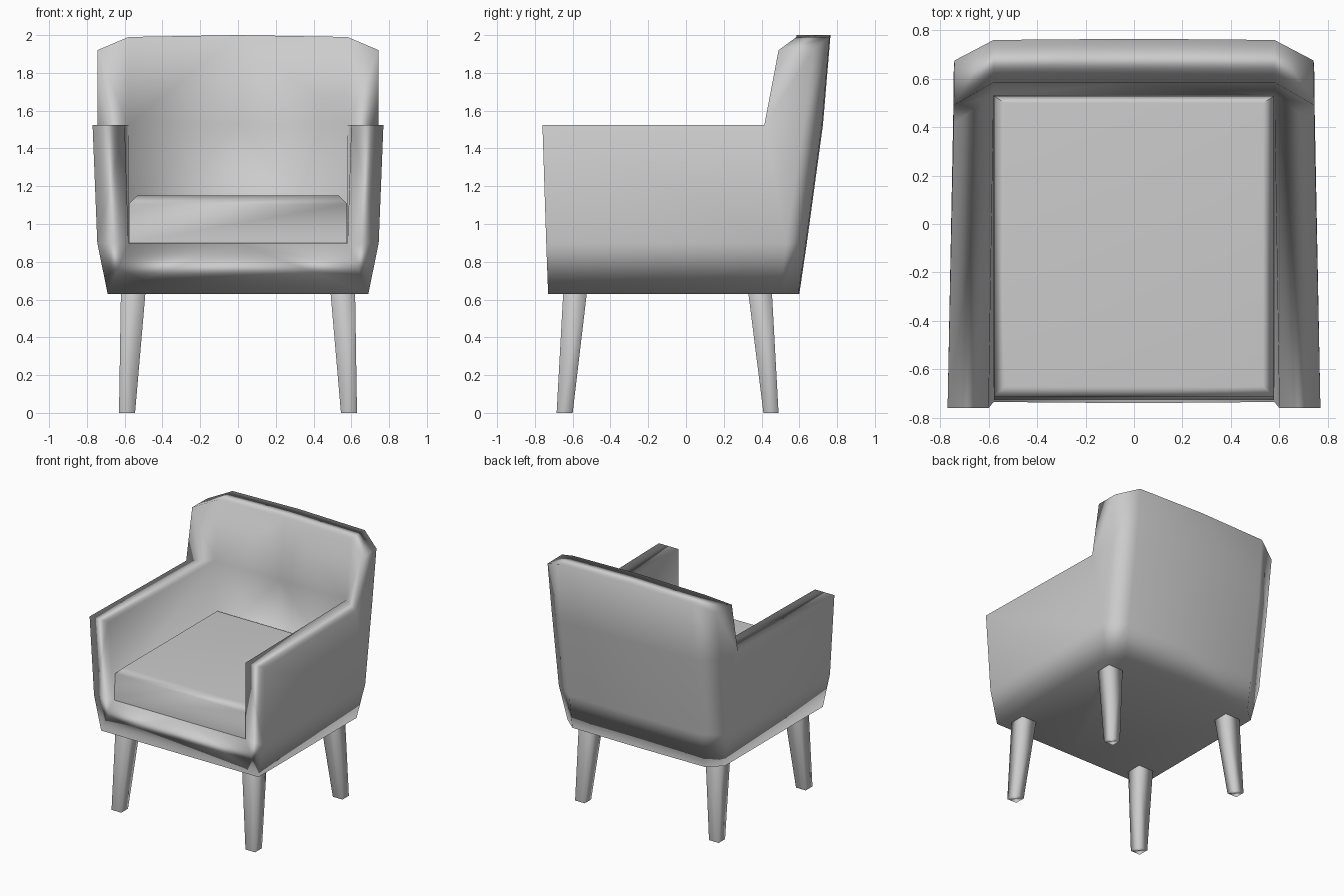
import bpy, bmesh
from math import radians

if "Cube" in bpy.data.objects:
    bpy.data.objects.remove(bpy.data.objects["Cube"])


def finish(name, bm, angle):
    """Turn a bmesh into a smooth-shaded object."""
    bmesh.ops.remove_doubles(bm, verts=bm.verts, dist=0.0005)
    bmesh.ops.recalc_face_normals(bm, faces=bm.faces)
    mesh = bpy.data.meshes.new(name)
    bm.to_mesh(mesh)
    bm.free()
    obj = bpy.data.objects.new(name, mesh)
    bpy.context.collection.objects.link(obj)
    bpy.ops.object.select_all(action='DESELECT')
    obj.select_set(True)
    bpy.context.view_layer.objects.active = obj
    bpy.ops.object.shade_smooth_by_angle(angle=radians(angle))
    mod = obj.modifiers.new("weighted_normals", 'WEIGHTED_NORMAL')
    mod.keep_sharp = True
    return obj


def loft_boxes(name, levels, angle):
    """Stack rectangles (x0, x1, y0, y1, z) and skin them into a closed solid."""
    bm = bmesh.new()
    rings = [[bm.verts.new((x, y, z)) for x, y in ((x0, y0), (x1, y0), (x1, y1), (x0, y1))]
             for x0, x1, y0, y1, z in levels]
    for a, b in zip(rings, rings[1:]):
        for i in range(4):
            j = (i + 1) % 4
            bm.faces.new((a[i], a[j], b[j], b[i]))
    bm.faces.new(rings[0])
    bm.faces.new(rings[-1])
    return finish(name, bm, angle)


# Upholstered shell: right half as named section points, number = height level
P = {
    # outer front corner of arm
    "A0": (.69, -.73, .63), "A1": (.745, -.74, .90), "A2": (.77, -.76, 1.525),
    # side edge of the back
    "B0": (.69, .50, .63), "B1": (.745, .53, .90), "B2": (.745, .62, 1.525), "B3": (.742, .675, 1.92),
    # rear edge of the back
    "C0": (.58, .595, .63), "C1": (.58, .635, .90), "C2": (.58, .72, 1.525), "C3": (.58, .76, 1.99),
    # rear centre line
    "M0": (0, .60, .63), "M1": (0, .64, .90), "M2": (0, .725, 1.525), "M3": (0, .765, 2.0),
    # inner corner between arm and back, and inner centre line
    "D1": (.58, .53, .90), "D2": (.58, .53, 1.525), "D3": (.58, .585, 1.99),
    "N1": (0, .53, .90), "N2": (0, .53, 1.525), "N3": (0, .585, 2.0),
    # inner front of arm, front of the back's wing, front centre line
    "E1": (.58, -.735, .90), "E2": (.60, -.76, 1.525),
    "F2": (.745, .415, 1.525), "F3": (.745, .49, 1.92),
    "L0": (0, -.73, .63), "L1": (0, -.74, .90),
}
FACES = [
    "A0 B0 B1 A1", "A1 B1 B2 F2 A2", "F2 B2 B3 F3",            # side
    "B0 C0 C1 B1", "B1 C1 C2 B2", "B2 C2 C3 B3",               # back corner
    "C0 M0 M1 C1", "C1 M1 M2 C2", "C2 M2 M3 C3",               # rear
    "A0 L0 M0 C0 B0", "L0 A0 A1 E1 L1", "A1 A2 E2 E1",         # underside, front
    "E1 E2 D2 D1", "A2 F2 D2 E2", "E1 D1 N1 L1",               # arm inside, arm top, deck
    "D1 D2 N2 N1", "D2 D3 N3 N2", "D2 F2 F3 D3",               # backrest
    "F3 B3 C3 D3", "D3 C3 M3 N3",                              # top of back
]
bm = bmesh.new()
for side in (1, -1):
    verts = {k: bm.verts.new((x * side, y, z)) for k, (x, y, z) in P.items()}
    for f in FACES:
        bm.faces.new([verts[k] for k in f.split()])
finish("armchair_shell", bm, 96)

# Seat cushion with a chamfered top edge
loft_boxes("seat_cushion", [
    (-.578, .578, -.725, .528, .90),
    (-.578, .578, -.715, .528, 1.105),
    (-.533, .533, -.67, .50, 1.15),
], 60)

# Tapered, splayed legs
for label, foot, top in (("front", (-.685, -.60), (-.65, -.525)),
                         ("back", (.41, .49), (.33, .455))):
    for side_name, s in (("right", 1), ("left", -1)):
        loft_boxes(f"{label}_{side_name}_leg", [
            (s * .545, s * .63, *foot, 0),
            (s * .49, s * .62, *top, .635),
        ], 92)
